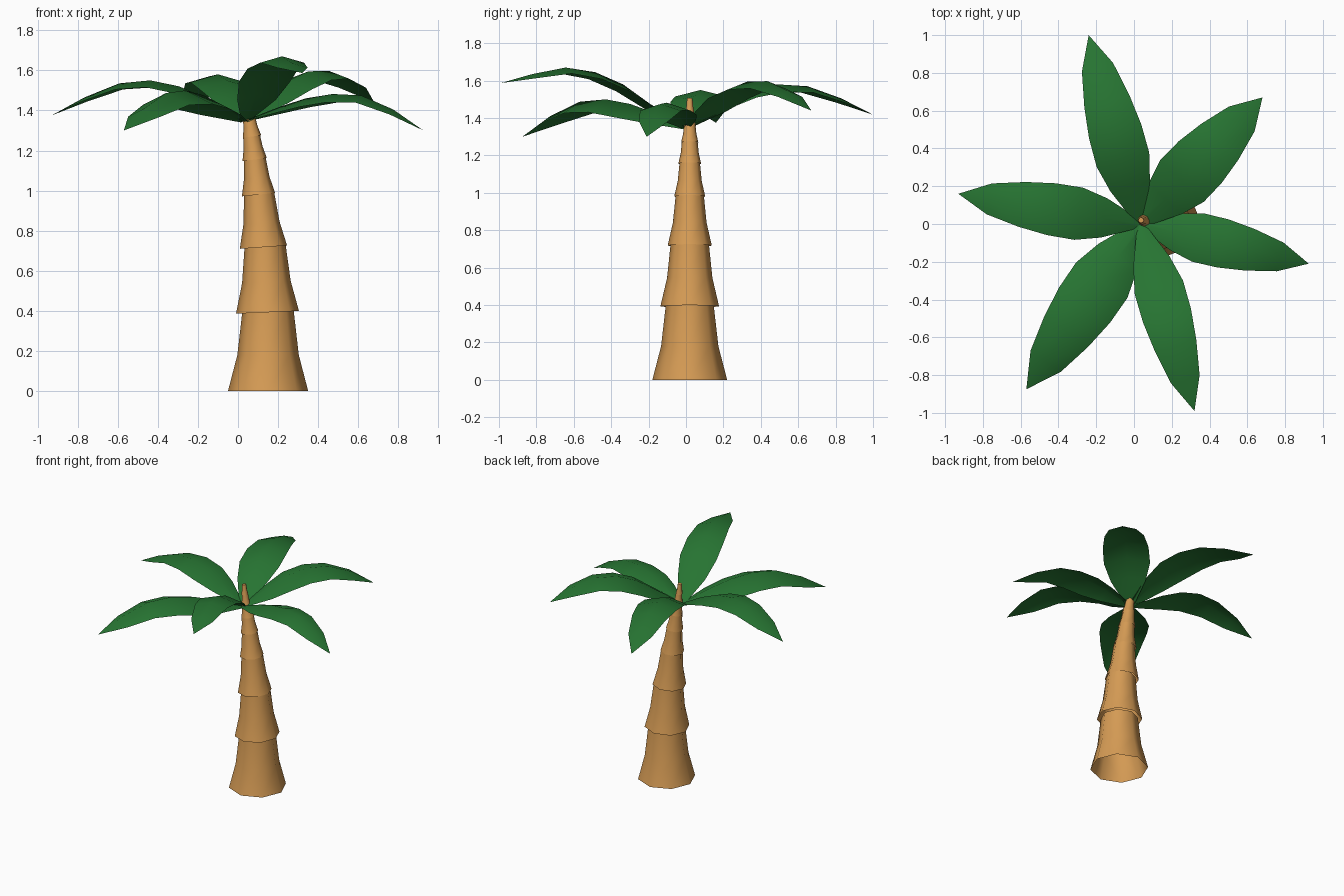
import bpy
import bmesh
import math
from mathutils import Vector, Matrix

if "Cube" in bpy.data.objects:
    bpy.data.objects.remove(bpy.data.objects["Cube"])


def material(name, color):
    m = bpy.data.materials.new(name)
    m.diffuse_color = (*color, 1)
    m.use_nodes = True
    m.node_tree.nodes["Principled BSDF"].inputs["Base Color"].default_value = m.diffuse_color
    return m


BARK = material("tan_bark", (0.67, 0.33, 0.09))
LEAF = material("leaf_green", (0.02, 0.175, 0.032))


def add_grid(name, rows, mat, closed=False):
    """Skin a list of equal-length point rows into one smooth object."""
    bm = bmesh.new()
    vr = [[bm.verts.new(p) for p in row] for row in rows]
    n = len(rows[0])
    for a, b in zip(vr, vr[1:]):
        for i in range(n if closed else n - 1):
            j = (i + 1) % n
            bm.faces.new((a[i], a[j], b[j], b[i]))
    for f in bm.faces:
        f.smooth = True
    me = bpy.data.meshes.new(name)
    bm.to_mesh(me)
    bm.free()
    me.materials.append(mat)
    ob = bpy.data.objects.new(name, me)
    bpy.context.collection.objects.link(ob)
    return ob


def ring(x, z, r, tilt):
    rot = Matrix.Rotation(tilt, 3, 'Y')
    return [Vector((x, 0.02, z)) + rot @ Vector((r * math.cos(k * math.pi / 4),
                                                 r * math.sin(k * math.pi / 4), 0))
            for k in range(8)]


# Trunk: flared octagonal sleeves stacked along a leaning path
# (bottom z, x, radius, top z, x, radius, tilt in degrees)
SLEEVES = [
    (0.000, 0.150, 0.200, 0.400, 0.150, 0.128, 0),
    (0.393, 0.147, 0.157, 0.730, 0.135, 0.102, -2.5),
    (0.718, 0.127, 0.118, 0.990, 0.105, 0.075, -4),
    (0.980, 0.102, 0.083, 1.165, 0.083, 0.054, -6),
    (1.155, 0.083, 0.061, 1.285, 0.066, 0.041, -8),
    (1.270, 0.070, 0.046, 1.370, 0.054, 0.030, -8),
    (1.355, 0.053, 0.033, 1.440, 0.044, 0.021, -8),
    (1.430, 0.043, 0.024, 1.505, 0.037, 0.015, -8),
]
for n, (z0, x0, r0, z1, x1, r1, deg) in enumerate(SLEEVES):
    t = math.radians(deg)
    rows = []
    for f, g in ((0, 0), (0.45, 0.65), (1, 1)):   # concave flare
        tilt = t if f < 1 else t * 1.2
        rows.append(ring(x0 + (x1 - x0) * f, z0 + (z1 - z0) * f, r0 + (r1 - r0) * g, tilt))
    ob = add_grid(f"trunk_sleeve_{n + 1}", rows, BARK, closed=True)
    if n == len(SLEEVES) - 1:   # close the top of the sprout
        bm = bmesh.new()
        bm.from_mesh(ob.data)
        bm.verts.ensure_lookup_table()
        bm.faces.new(bm.verts[-8:])
        bm.to_mesh(ob.data)
        bm.free()

# Leaves: arched blades sharing one outline
STEPS = (0, 0.2, 0.34, 0.49, 0.65, 0.83, 1)
HALF = (0.02, 0.105, 0.14, 0.139, 0.12, 0.083, 0.0)
BASE = Vector((0.035, 0.0, 0))
# (tip x, tip y, width factor, fold, spine heights after the base)
LEAVES = {
    "leaf_back": (-0.24, 1.00, 1.03, 0.28, (1.48, 1.55, 1.58, 1.57, 1.505, 1.418)),
    "leaf_back_right": (0.68, 0.67, 1.14, 0.28, (1.47, 1.55, 1.595, 1.597, 1.54, 1.44)),
    "leaf_right": (0.925, -0.21, 0.94, 0.32, (1.42, 1.46, 1.482, 1.475, 1.405, 1.30)),
    "leaf_front": (0.32, -0.99, 0.95, 0.28, (1.48, 1.58, 1.645, 1.67, 1.635, 1.587)),
    "leaf_front_left": (-0.57, -0.875, 1.18, 0.42, (1.43, 1.475, 1.50, 1.487, 1.41, 1.30)),
    "leaf_left": (-0.93, 0.16, 1.0, 0.25, (1.46, 1.52, 1.55, 1.535, 1.465, 1.375)),
}
for name, (tx, ty, wide, fold, heights) in LEAVES.items():
    run = Vector((tx, ty, 0)) - BASE
    side = Vector((-run.y, run.x, 0)).normalized()
    rows = []
    for t, w, z in zip(STEPS, HALF, (1.35, *heights)):
        mid = BASE + run * t + Vector((0, 0, z))
        off = side * w * wide
        drop = Vector((0, 0, w * wide * fold))
        rows.append([mid + off - drop, mid, mid - off - drop])
    ob = add_grid(name, rows, LEAF)
    # weld the tip and face the blade upward
    bm = bmesh.new()
    bm.from_mesh(ob.data)
    bmesh.ops.remove_doubles(bm, verts=bm.verts, dist=0.001)
    bm.normal_update()
    if sum(f.normal.z for f in bm.faces) < 0:
        bmesh.ops.reverse_faces(bm, faces=bm.faces)
    bm.to_mesh(ob.data)
    bm.free()
